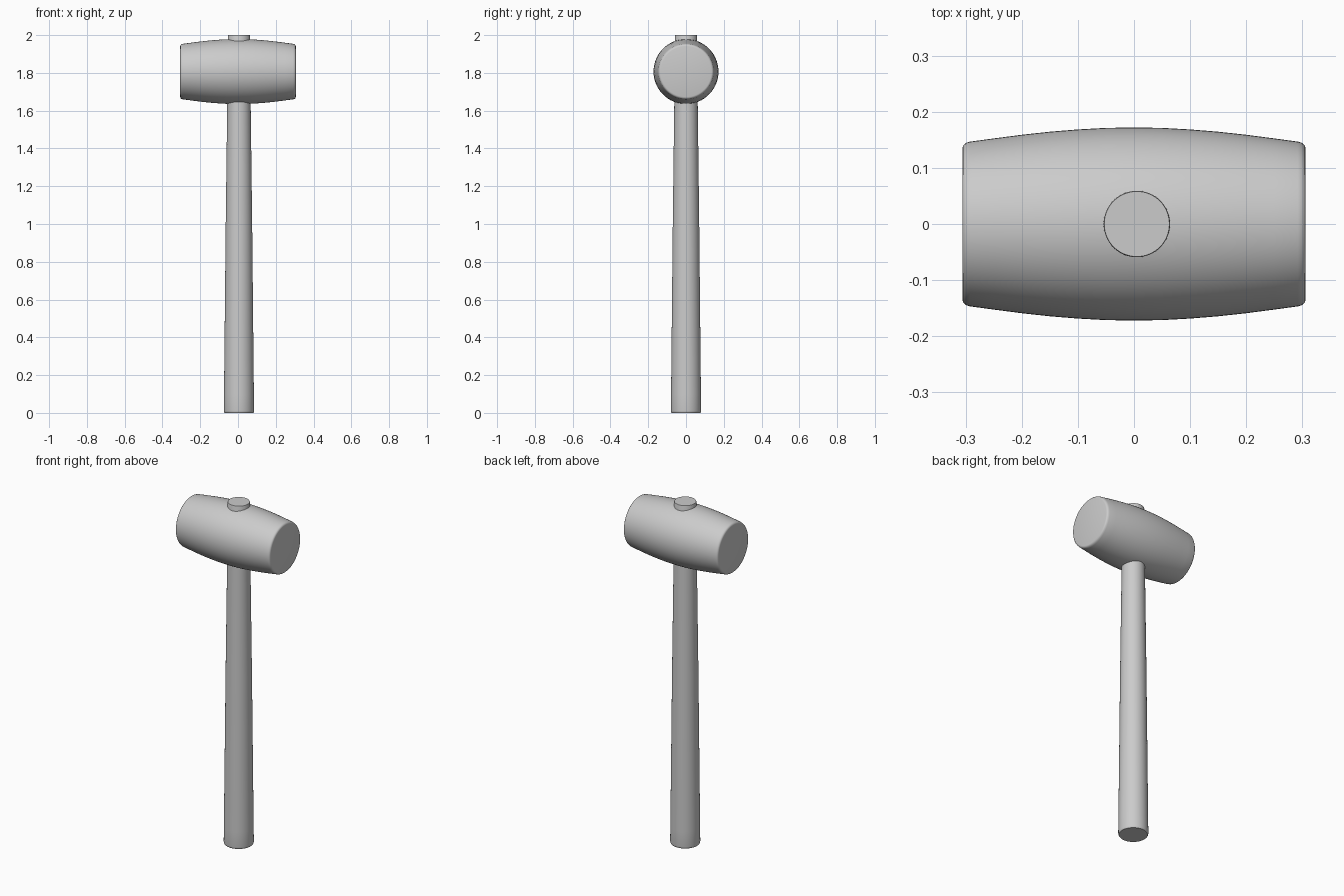
import bpy
import math

if "Cube" in bpy.data.objects:
    bpy.data.objects.remove(bpy.data.objects["Cube"])


def lathe(name, profile, axis, centre, sides=64):
    """Revolve (position along axis, radius) points into a closed solid."""
    verts, faces = [], []
    for t, r in profile:
        for i in range(sides):
            a = 2 * math.pi * i / sides
            c, s = r * math.cos(a), r * math.sin(a)
            p = (t, c, s) if axis == 'X' else (c, s, t)
            verts.append(tuple(p[k] + centre[k] for k in range(3)))
    for j in range(len(profile) - 1):
        for i in range(sides):
            n = (i + 1) % sides
            faces.append((j * sides + i, j * sides + n,
                          (j + 1) * sides + n, (j + 1) * sides + i))
    last = (len(profile) - 1) * sides
    faces.append(tuple(reversed(range(sides))))
    faces.append(tuple(range(last, last + sides)))
    mesh = bpy.data.meshes.new(name)
    mesh.from_pydata(verts, [], faces)
    obj = bpy.data.objects.new(name, mesh)
    bpy.context.collection.objects.link(obj)
    bpy.ops.object.select_all(action='DESELECT')
    obj.select_set(True)
    bpy.context.view_layer.objects.active = obj
    bpy.ops.object.shade_smooth_by_angle(angle=math.radians(35))
    return obj


# Tapered round handle, passing right through the head
lathe("handle", [(0, 0.076), (0.004, 0.079), (0.01, 0.080), (0.1, 0.079),
                 (1.0, 0.070), (1.64, 0.062), (1.997, 0.059), (2.0, 0.058)],
      'Z', (0.005, 0, 0))

# Barrel-shaped head with softly rounded rims
half = [(0.0, 0.172), (0.05, 0.1713), (0.1, 0.1685), (0.15, 0.1645),
        (0.2, 0.159), (0.25, 0.1525), (0.292, 0.1468), (0.300, 0.1445),
        (0.3045, 0.140), (0.306, 0.134)]
profile = [(-x, r) for x, r in reversed(half[1:])] + half
lathe("mallet_head", profile, 'X', (0, 0, 1.807))
